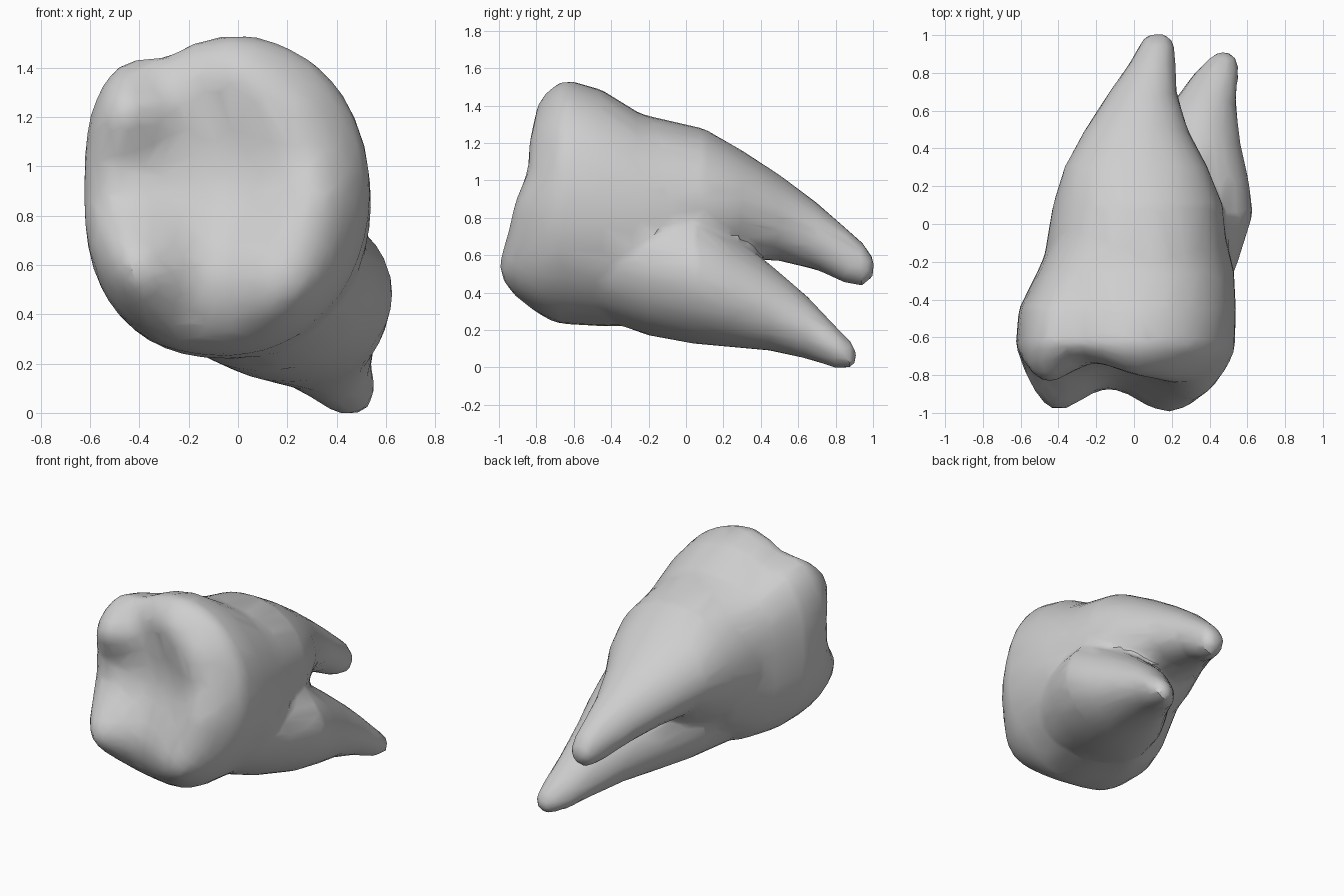
import bpy, bmesh, math

cube = bpy.data.objects.get("Cube")
if cube:
    bpy.data.objects.remove(cube)

SEG = 48
bm = bmesh.new()


def outline(x0, x1, z0, z1, powers):
    """Superellipse filling the x and z bounds, with one power per quadrant."""
    pts = []
    for i in range(SEG):
        a = 2 * math.pi * i / SEG
        c, s = math.cos(a), math.sin(a)
        p = 2 / powers[i * 4 // SEG]
        x = (x0 + x1) / 2 + (x1 - x0) / 2 * math.copysign(abs(c) ** p, c)
        z = (z0 + z1) / 2 + (z1 - z0) / 2 * math.copysign(abs(s) ** p, s)
        pts.append((x, z))
    return pts


def skin(rings):
    """Join rings of points into a closed shell."""
    loops = [[bm.verts.new(p) for p in ring] for ring in rings]
    for a, b in zip(loops, loops[1:]):
        for i in range(SEG):
            j = (i + 1) % SEG
            bm.faces.new((a[i], a[j], b[j], b[i]))
    bm.faces.new(loops[0][::-1])
    bm.faces.new(loops[-1])


def loft(sections, powers):
    return [[(x, y, z) for x, z in outline(x0, x1, z0, z1, powers)]
            for y, x0, x1, z0, z1 in sections]


# Chewing surface: basin, raised cusps (x, z, height, radius) and rounded rim
CUSPS = [(-0.42, 0.58, 0.25, 0.24), (0.18, 0.54, 0.25, 0.29), (0.32, 0.88, 0.13, 0.2),
         (0.22, 1.2, 0.12, 0.22), (-0.48, 1.24, 0.15, 0.2), (0.0, 1.42, 0.09, 0.2)]
RIM_Y = -0.62


def chewing_y(x, z, s):
    y = -0.72 + 0.06 * (z - 0.87)
    for cx, cz, height, radius in CUSPS:
        y -= height * math.exp(-((x - cx) ** 2 + (z - cz) ** 2) / radius ** 2)
    t = max(0, (s - 0.7) / 0.3)
    rim = 1 - (1 - t ** 2.3) ** (1 / 2.3)
    return y + (RIM_Y - y) * rim


def groove(x, y, z):
    """Shallow groove across the top of the crown."""
    depth = 0.07 * math.exp(-((x + 0.3) / 0.13) ** 2) * min(1, max(0, -y / 0.6))
    return (x, y, z - depth * min(1, max(0, (z - 1.1) / 0.3)))


# Crown
CROWN_POWERS = (2.15, 2.9, 2.4, 2.05)
crown = [(RIM_Y, -0.625, 0.535, 0.23, 1.535), (-0.45, -0.61, 0.54, 0.22, 1.485),
         (-0.25, -0.51, 0.53, 0.22, 1.36), (0.0, -0.4, 0.47, 0.37, 1.27)]
cx, cz = -0.045, 0.88
rings = []
for s in (0.04, 0.15, 0.3, 0.45, 0.57, 0.67, 0.76, 0.83, 0.89, 0.935, 0.965, 0.985, 0.997):
    ring = []
    for x, z in outline(*crown[0][1:], CROWN_POWERS):
        x, z = cx + (x - cx) * s, cz + (z - cz) * s
        ring.append((x, chewing_y(x, z, s), z))
    rings.append(ring)
skin([[groove(*p) for p in ring] for ring in rings + loft(crown, CROWN_POWERS)])

# Upper root, cut away on its lower left
skin(loft([(-0.5, -0.5, 0.48, 0.35, 1.4), (-0.2, -0.48, 0.5, 0.32, 1.345),
           (0.1, -0.43, 0.47, 0.43, 1.275), (0.3, -0.37, 0.39, 0.58, 1.16),
           (0.5, -0.26, 0.285, 0.57, 1.03), (0.7, -0.13, 0.225, 0.52, 0.88),
           (0.85, -0.025, 0.22, 0.45, 0.75), (0.95, 0.03, 0.215, 0.435, 0.66),
           (1.005, 0.07, 0.18, 0.49, 0.58)], (2.1, 2.1, 1.8, 2.1)))

# Lower root, with a pointed outer flank
skin(loft([(-0.45, -0.35, 0.45, 0.26, 0.9), (-0.2, -0.33, 0.55, 0.17, 0.92),
           (0.05, -0.22, 0.63, 0.125, 0.87), (0.22, -0.1, 0.61, 0.11, 0.73),
           (0.45, 0.07, 0.56, 0.09, 0.55), (0.65, 0.21, 0.54, 0.045, 0.38),
           (0.8, 0.32, 0.555, -0.005, 0.22), (0.88, 0.4, 0.545, -0.005, 0.14),
           (0.91, 0.44, 0.5, 0.03, 0.09)], (1.85, 2.1, 2.1, 2.0)))

bmesh.ops.recalc_face_normals(bm, faces=bm.faces)
mesh = bpy.data.meshes.new("molar_tooth")
bm.to_mesh(mesh)
bm.free()
tooth = bpy.data.objects.new("molar_tooth", mesh)
bpy.context.collection.objects.link(tooth)

# Plain grey material
grey = bpy.data.materials.new("light_grey")
grey.use_nodes = True
colour = (0.62, 0.62, 0.62, 1)
grey.diffuse_color = colour
grey.node_tree.nodes["Principled BSDF"].inputs["Base Color"].default_value = colour
mesh.materials.append(grey)

# Fuse crown and roots, soften the seams, then reduce to irregular facets
remesh = tooth.modifiers.new("fuse", "REMESH")
remesh.mode = "VOXEL"
remesh.voxel_size = 0.022
soften = tooth.modifiers.new("soften", "SMOOTH")
soften.factor = 0.5
soften.iterations = 8
reduce = tooth.modifiers.new("reduce", "DECIMATE")
reduce.ratio = 0.05

bpy.context.view_layer.objects.active = tooth
tooth.select_set(True)
for name in ("fuse", "soften", "reduce"):
    bpy.ops.object.modifier_apply(modifier=name)
bpy.ops.object.shade_smooth_by_angle(angle=math.radians(30))
